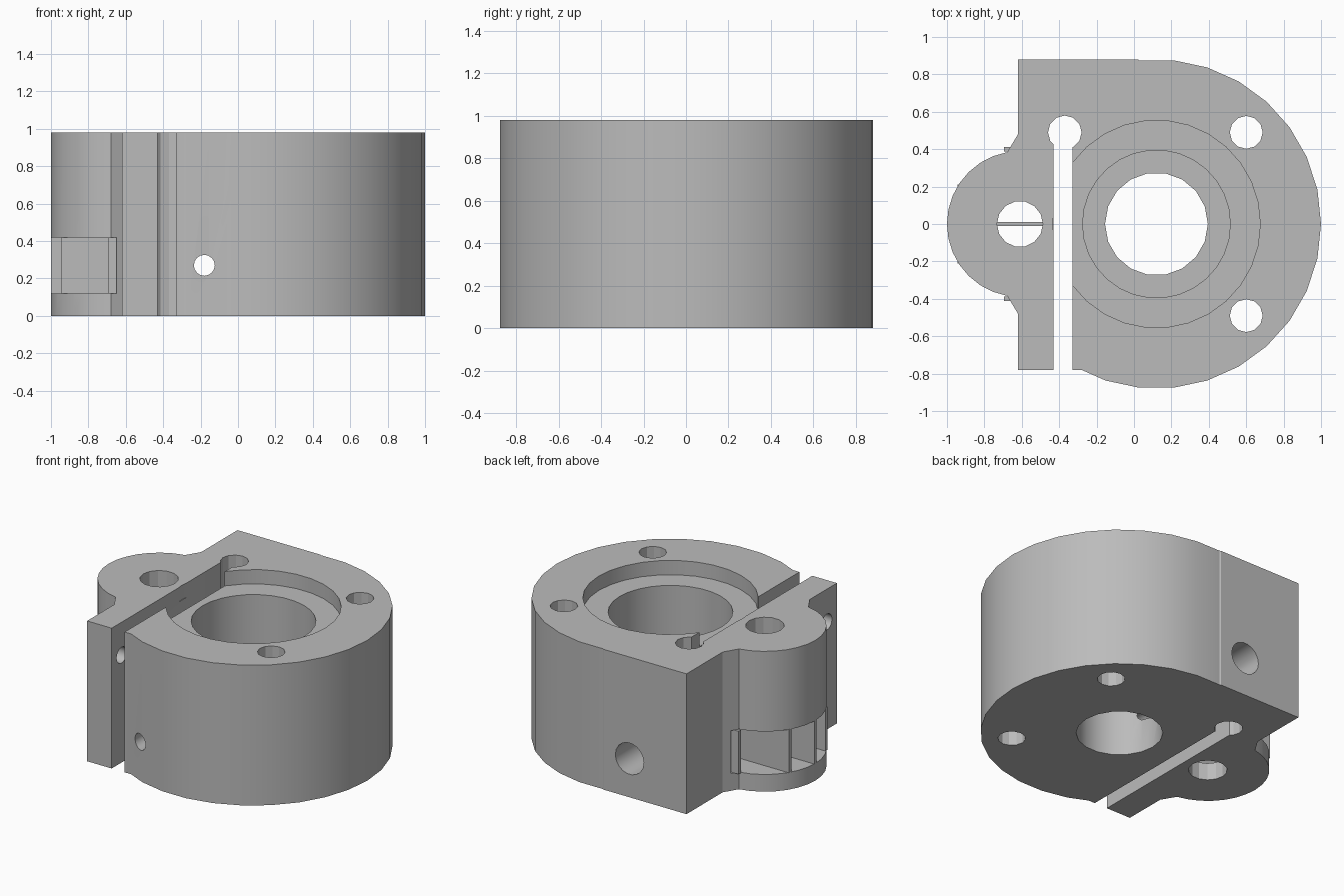
import bpy, bmesh
from math import cos, sin, radians, pi
from mathutils import Matrix

old = bpy.data.objects.get("Cube")
if old:
    bpy.data.objects.remove(old)

grey = bpy.data.materials.new("plain grey")
grey.use_nodes = True
colour = (0.5, 0.5, 0.5, 1)
grey.diffuse_color = colour
grey.node_tree.nodes["Principled BSDF"].inputs["Base Color"].default_value = colour

HEIGHT = 0.98
MAIN_X, EAR_X, SLOT_X = 0.12, -0.61, -0.38


def finish(name, bm):
    bmesh.ops.recalc_face_normals(bm, faces=bm.faces)
    mesh = bpy.data.meshes.new(name)
    bm.to_mesh(mesh)
    bm.free()
    mesh.materials.append(grey)
    obj = bpy.data.objects.new(name, mesh)
    bpy.context.collection.objects.link(obj)
    return obj


def arc(cx, r, start, end, steps):
    angles = [radians(start + (end - start) * i / steps) for i in range(steps + 1)]
    return [(cx + r * cos(a), r * sin(a)) for a in angles]


def extrude(name, outline, z0, z1):
    bm = bmesh.new()
    face = bm.faces.new([bm.verts.new((x, y, z0)) for x, y in outline])
    top = bmesh.ops.extrude_face_region(bm, geom=[face])["geom"]
    verts = [v for v in top if isinstance(v, bmesh.types.BMVert)]
    bmesh.ops.translate(bm, verts=verts, vec=(0, 0, z1 - z0))
    return finish(name, bm)


def box(name, x0, x1, y0, y1, z0, z1):
    return extrude(name, [(x0, y0), (x1, y0), (x1, y1), (x0, y1)], z0, z1)


def cylinder(name, centre, r, length, sides, axis="Z"):
    turn = {"Z": Matrix(), "X": Matrix.Rotation(pi / 2, 4, "Y"),
            "Y": Matrix.Rotation(pi / 2, 4, "X")}[axis]
    # first corner lies on the local x axis
    spin = Matrix.Rotation(pi / 2, 4, "Z")
    bm = bmesh.new()
    bmesh.ops.create_cone(bm, cap_ends=True, segments=sides, radius1=r, radius2=r,
                          depth=length, matrix=Matrix.Translation(centre) @ turn @ spin)
    return finish(name, bm)


# Clamp body: round housing, square back corner, side arm and rounded ear
outline = arc(MAIN_X, 0.88, -108, 96, 17)
outline += [(0.02, 0.88), (-0.62, 0.88), (-0.62, 0.48)]
outline += arc(EAR_X, 0.39, 100, 260, 14)
outline += [(-0.62, -0.48), (-0.62, -0.78), (-0.28, -0.78)]
body = extrude("clamp_body", outline, 0, HEIGHT)

# Cutters: stepped bore, slot, bolt holes, ear pocket and cross holes
cutters = [
    cylinder("recess_cutter", (MAIN_X, 0, 1.38), 0.555, 1, 30),
    cylinder("seat_cutter", (MAIN_X, 0, 0.9), 0.395, 1, 30),
    cylinder("bore_cutter", (MAIN_X, 0, 0.5), 0.275, 2, 18),
    box("slot_cutter", SLOT_X - 0.05, SLOT_X + 0.05, -1, 0.49, -0.5, 1.5),
    cylinder("slot_end_cutter", (SLOT_X + 0.01, 0.49, 0.5), 0.09, 2, 12),
    cylinder("ear_hole_cutter", (EAR_X, 0, 0.5), 0.123, 2, 14),
    box("pocket_cutter", -1.2, -0.47, -0.43, 0.43, 0.12, 0.42),
    cylinder("cross_hole_cutter", (-0.18, -0.2, 0.27), 0.056, 1.8, 16, "Y"),
    cylinder("screw_head_cutter", (-0.18, 0.75, 0.27), 0.11, 0.5, 18, "Y"),
    cylinder("pinch_hole_cutter", (-0.35, -0.67, 0.75), 0.056, 0.8, 16, "X"),
]
for side in (-1, 1):
    cutters.append(cylinder("bolt_hole_cutter", (0.6, side * 0.49, 0.5), 0.088, 2, 12))

bpy.context.view_layer.objects.active = body
for cutter in cutters:
    cutter.hide_render = True
    cut = body.modifiers.new(cutter.name, "BOOLEAN")
    cut.operation = "DIFFERENCE"
    cut.solver = "EXACT"
    cut.object = cutter
    bpy.ops.object.modifier_apply(modifier=cut.name)
    bpy.data.objects.remove(cutter)

# Thin ribs across the ear pocket
for y, x_end in ((0, -1), (0.2, -0.945), (0.4, -0.695)):
    for side in ((-1, 1) if y else (1,)):
        mid = y * side
        box("pocket_rib", x_end, -0.47, mid - 0.012, mid + 0.012, 0.12, 0.42)

# Smooth round walls, sharp rims
bpy.ops.object.select_all(action="DESELECT")
body.select_set(True)
bpy.ops.object.shade_smooth_by_angle(angle=radians(25))
